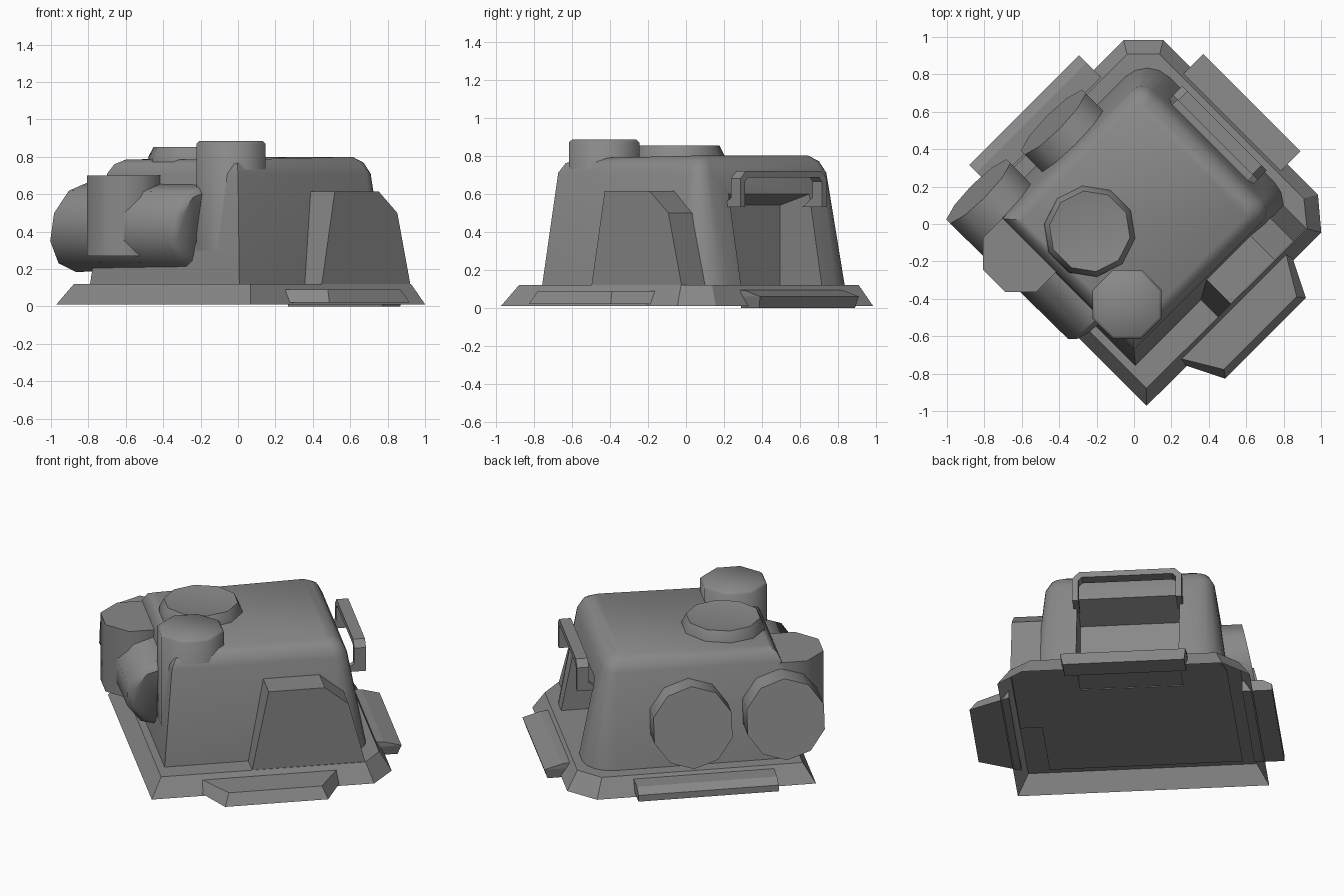
import bpy, bmesh, math
from mathutils import Matrix

cube = bpy.data.objects.get("Cube")
if cube:
    bpy.data.objects.remove(cube, do_unlink=True)

grey = bpy.data.materials.new("plain_grey")
grey.use_nodes = True
grey.diffuse_color = (0.25, 0.25, 0.25, 1)
grey.node_tree.nodes["Principled BSDF"].inputs["Base Color"].default_value = (0.25, 0.25, 0.25, 1)

TURN = Matrix.Rotation(math.pi / 4, 4, 'Z')  # the whole bunker stands diagonally


def loft(name, rings, low_cap=True, smooth=0, move=Matrix()):
    """Skin a stack of equal-length point rings into one object."""
    bm = bmesh.new()
    loops = [[bm.verts.new(p) for p in ring] for ring in rings]
    n = len(loops[0])
    for a, b in zip(loops, loops[1:]):
        for i in range(n):
            j = (i + 1) % n
            bm.faces.new((a[i], a[j], b[j], b[i]))
    if low_cap:
        bm.faces.new(loops[0][::-1])
    bm.faces.new(loops[-1])
    bmesh.ops.recalc_face_normals(bm, faces=bm.faces)
    mesh = bpy.data.meshes.new(name)
    bm.to_mesh(mesh)
    bm.free()
    mesh.transform(move)
    mesh.materials.append(grey)
    obj = bpy.data.objects.new(name, mesh)
    obj.matrix_world = TURN
    bpy.context.collection.objects.link(obj)
    if smooth:
        bpy.ops.object.select_all(action='DESELECT')
        obj.select_set(True)
        bpy.context.view_layer.objects.active = obj
        bpy.ops.object.shade_smooth_by_angle(angle=math.radians(smooth))
    return obj


def lathe(name, profile, sides, place, tilt=Matrix()):
    """Faceted round part from (radius, height) pairs."""
    angles = [2 * math.pi * (i + 0.5) / sides for i in range(sides)]
    rings = [[(r * math.cos(a), r * math.sin(a), h) for a in angles] for r, h in profile]
    return loft(name, rings, smooth=47, move=Matrix.Translation(place) @ tilt)


def body_ring(z, x0, x1, y0, y1, r, tilt=0.0, steps=4):
    """Rectangle with sharp corners at x0 and rounded corners at x1."""
    ring = [(x0, y1, z - tilt), (x0, y0, z - tilt)]
    for cy, start in ((y0 + r, -90), (y1 - r, 0)):
        for i in range(steps + 1):
            a = math.radians(start + 90 * i / steps)
            ring.append((x1 - r + r * math.cos(a), cy + r * math.sin(a), z))
    return ring


def base_ring(z, inset):
    x0, x1, y, c = -0.64 + inset, 0.806 - inset, 0.735 - inset, 0.15 - inset * 0.4
    return [(x0, y, z), (x0, -y, z), (x1 - c + 0.02, -y - 0.005, z), (x1, -y + c, z),
            (x1, y - c, z), (x1 - c, y, z)]


# Sloped plinth, open underneath
loft("plinth", [base_ring(0.01, 0), base_ring(0.12, 0.067)], low_cap=False)

# Main hull: rounded rear corners narrow upwards, roof falls slightly forward
hull = loft("hull", [
    body_ring(0.115, -0.53, 0.69, -0.54, 0.59, 0.17),
    body_ring(0.71, -0.475, 0.575, -0.475, 0.515, 0.08),
    body_ring(0.77, -0.45, 0.545, -0.445, 0.485, 0.07, 0.01),
    body_ring(0.80, -0.41, 0.50, -0.395, 0.44, 0.05, 0.015)], smooth=40)

# Doorway recess cut into the hull
door = [(0.38, 0.05), (0.9, 0.05), (0.9, 0.68), (0.38, 0.54)]
cutter = loft("doorway_cutter", [[(x, y, z) for x, z in door] for y in (-0.28, 0.32)])
cutter.hide_render = True
cutter.hide_viewport = True
cut = hull.modifiers.new("doorway", 'BOOLEAN')
cut.object = cutter
cut.solver = 'EXACT'

# Angular hood frame, its two feet running back into the hull
outer = [(-0.30, 0.53), (-0.30, 0.58), (-0.30, 0.68), (-0.26, 0.72),
         (0.30, 0.72), (0.34, 0.68), (0.34, 0.58), (0.34, 0.53)]
inner = [(-0.265, 0.53), (-0.265, 0.58), (-0.265, 0.665), (-0.245, 0.685),
         (0.285, 0.685), (0.305, 0.665), (0.305, 0.58), (0.305, 0.53)]
frame = []
for (ya, za), (yb, zb) in zip(outer, inner):
    back = 0.56 if za < 0.55 else 0.635
    frame.append([(back, ya, za), (0.705, ya, za), (0.705, yb, zb), (back, yb, zb)])
loft("door_hood", frame)

# Raised side panel
panel = [(-0.035, 0.115), (0.636, 0.115), (0.537, 0.50), (0.396, 0.615), (0.064, 0.615)]
loft("side_panel", [[(x, y, z) for x, z in panel] for y in (-0.668, -0.42)])

# Steps around the plinth
loft("door_step", [
    [(0.75, -0.34, 0), (0.885, -0.34, 0), (0.885, 0.37, 0), (0.75, 0.37, 0)],
    [(0.75, -0.355, 0.06), (0.905, -0.355, 0.06), (0.905, 0.38, 0.06), (0.75, 0.38, 0.06)],
    [(0.75, -0.355, 0.095), (0.80, -0.355, 0.09), (0.80, 0.38, 0.09), (0.75, 0.38, 0.095)]])
loft("panel_step", [
    [(-0.36, -0.69, 0.02), (-0.24, -0.93, 0.02), (0.37, -0.93, 0.02), (0.49, -0.69, 0.02)],
    [(-0.33, -0.69, 0.09), (-0.21, -0.89, 0.09), (0.34, -0.89, 0.09), (0.46, -0.69, 0.09)]])
step = [(0.67, 0.03), (0.845, 0.03), (0.845, 0.07), (0.79, 0.10), (0.67, 0.10)]
loft("tank_step", [[(x, y, z) for y, z in step] for x in (-0.40, 0.43)])

# Horizontal tanks, sheared so that the flat ends lean back
lean = Matrix.Identity(4)
lean[1][2] = -0.2
sideways = lean @ Matrix.Rotation(math.radians(-90), 4, 'X')
lathe("long_tank", [(0.195, -0.92), (0.23, -0.885), (0.24, 0)], 10, (-0.465, 0.712, 0.425), sideways)
lathe("short_tank", [(0.24, -0.45), (0.243, 0)], 10, (0.08, 0.69, 0.405), sideways)

# Upright tanks
lathe("tall_vent", [(0.2, 0.30), (0.2, 0.87), (0.183, 0.885)], 8, (-0.33, -0.278, 0))
lathe("short_upright_tank", [(0.22, 0.27), (0.22, 0.70)], 8, (-0.54, 0.315, 0))

# Roof hatch with a shallow dish
lathe("roof_hatch", [(0.248, 0.77), (0.245, 0.80), (0.218, 0.853), (0.15, 0.842)], 10, (-0.195, 0.14, 0))
